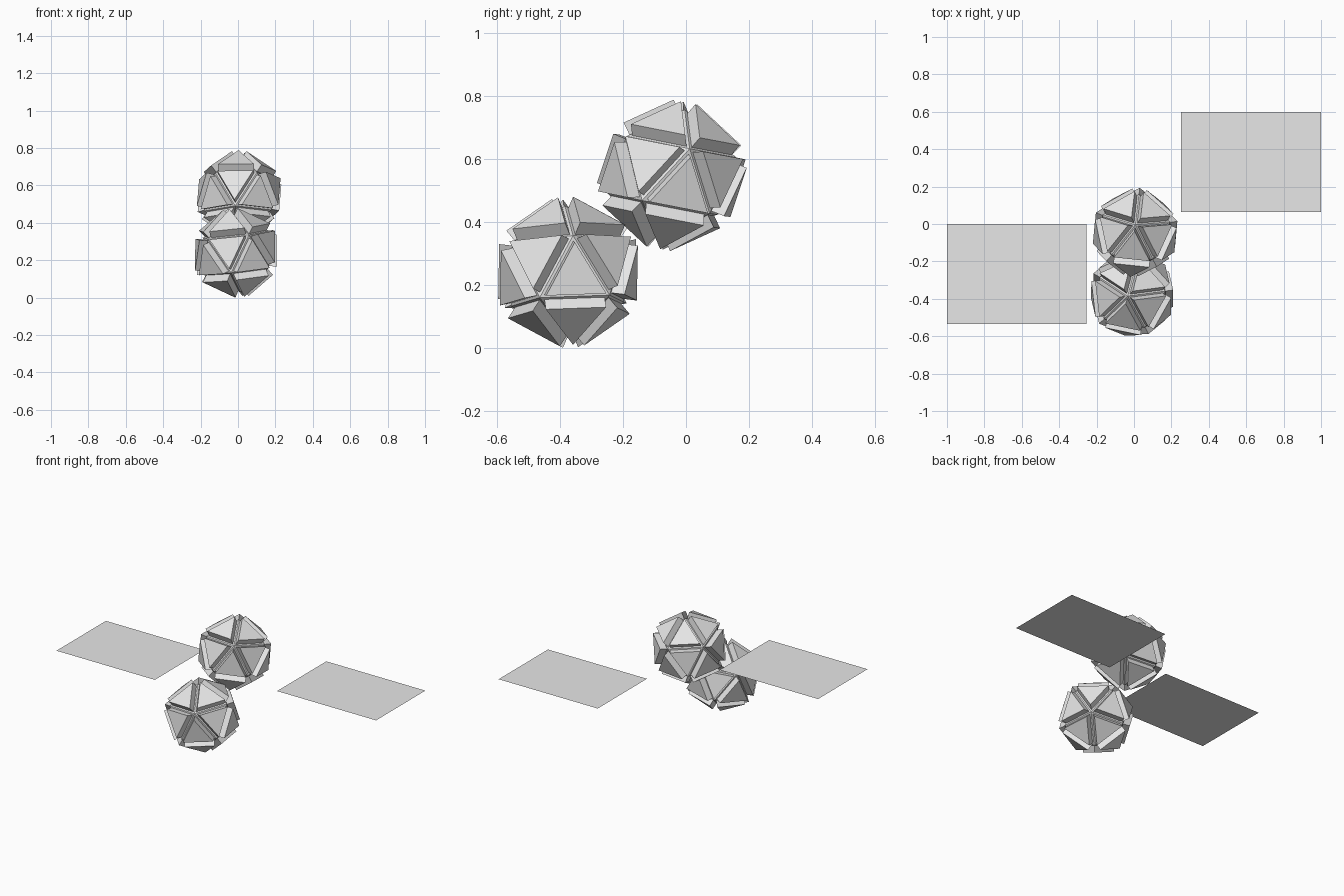
import bpy, bmesh, math
from mathutils import Vector, Matrix

if "Cube" in bpy.data.objects:
    bpy.data.objects.remove(bpy.data.objects["Cube"])

grey = bpy.data.materials.new("light_grey")
grey.diffuse_color = (0.8, 0.8, 0.8, 1)
grey.use_nodes = True
grey.node_tree.nodes["Principled BSDF"].inputs["Base Color"].default_value = grey.diffuse_color


def finish(bm, name):
    mesh = bpy.data.meshes.new(name)
    bm.to_mesh(mesh)
    bm.free()
    mesh.materials.append(grey)
    obj = bpy.data.objects.new(name, mesh)
    bpy.context.collection.objects.link(obj)
    return obj


def panelled_ball(name, center, spin, tilt, radius=0.213, inset=0.009, height=0.044):
    """Icosahedron whose twenty faces each carry a raised triangular slab."""
    bm = bmesh.new()
    bm.verts.new((0, 0, radius))
    bm.verts.new((0, 0, -radius))
    ring, z = radius * 2 / math.sqrt(5), radius / math.sqrt(5)
    for i in range(10):
        a = math.radians(36 * i)
        bm.verts.new((ring * math.cos(a), ring * math.sin(a), z if i % 2 == 0 else -z))
    bmesh.ops.convex_hull(bm, input=bm.verts[:])
    bmesh.ops.recalc_face_normals(bm, faces=bm.faces[:])

    # narrow groove around every face, then the slab pushed straight out
    slabs = bm.faces[:]
    bmesh.ops.inset_individual(bm, faces=slabs, thickness=inset, use_even_offset=True)
    raised = bmesh.ops.extrude_discrete_faces(bm, faces=slabs)["faces"]
    for f in raised:
        f.normal_update()
        bmesh.ops.translate(bm, verts=f.verts[:], vec=f.normal * height)
    bm.normal_update()

    # orient and place
    axis = Vector(tilt)
    m = (Matrix.Translation(center)
         @ Matrix.Rotation(axis.length, 4, axis.normalized())
         @ Matrix.Rotation(math.radians(spin), 4, 'Z'))
    bmesh.ops.transform(bm, matrix=m, verts=bm.verts[:])
    return finish(bm, name)


def flat_panel(name, x0, x1, y0, y1, z):
    bm = bmesh.new()
    bm.faces.new([bm.verts.new((x, y, z)) for x, y in
                  ((x0, y0), (x1, y0), (x1, y1), (x0, y1))])
    return finish(bm, name)


# two balls touching, one above and behind the other
panelled_ball("lower_ball", (-0.01, -0.375, 0.24), 5, (0.047, -0.113, 0.024))
panelled_ball("upper_ball", (0.006, -0.045, 0.548), 12, (-0.193, 0.006, -0.002))

# two floating sheets
flat_panel("left_panel", -1.0, -0.255, -0.535, 0.0, 0.476)
flat_panel("right_panel", 0.25, 1.0, 0.065, 0.598, 0.305)
